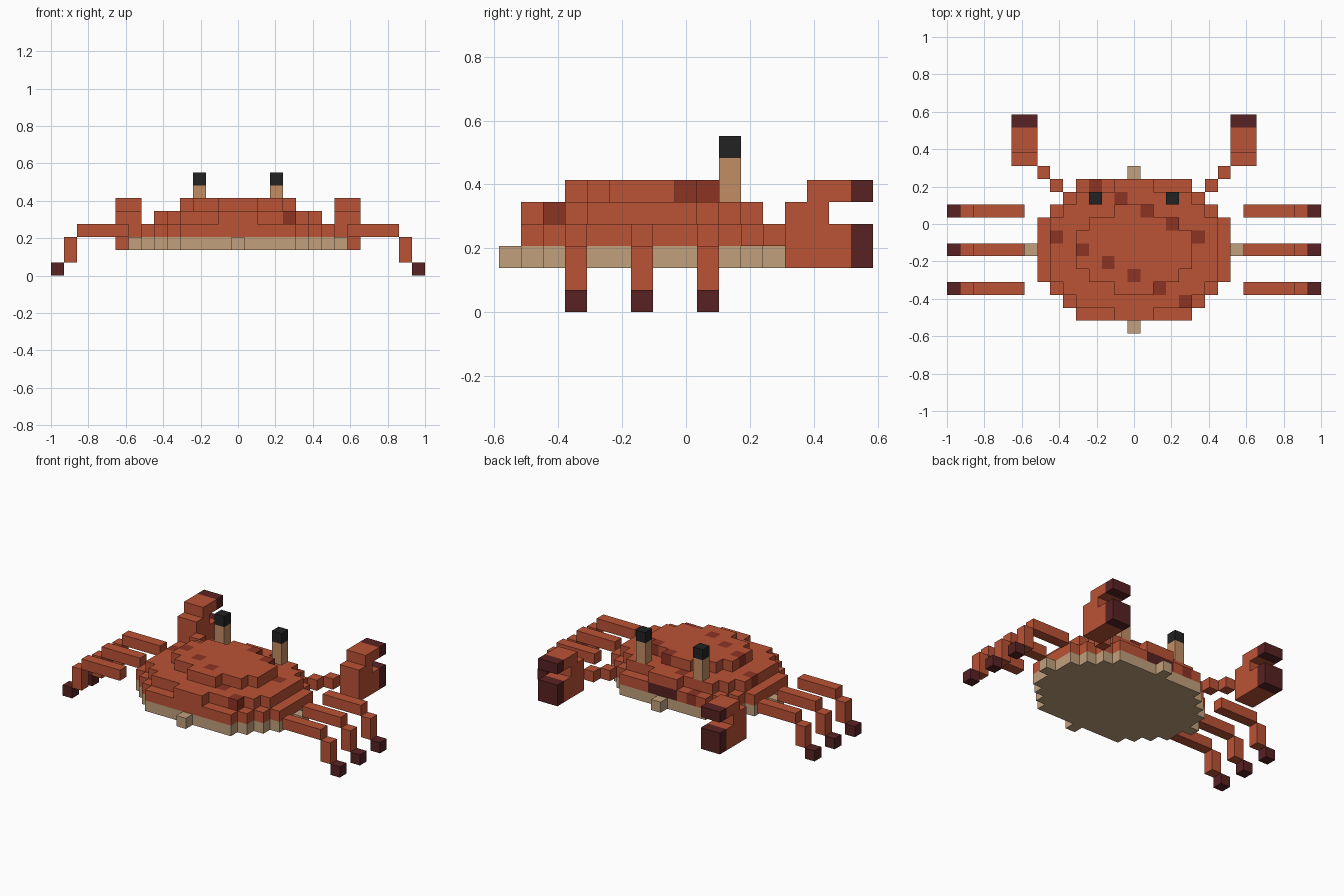
import bpy, bmesh

cube = bpy.data.objects.get("Cube")
if cube:
    bpy.data.objects.remove(cube, do_unlink=True)

U = 2 / 29  # one block


def material(name, rgb):
    lin = [(c / 255 / 12.92 if c < 11 else ((c / 255 + 0.055) / 1.055) ** 2.4) for c in rgb]
    m = bpy.data.materials.new(name)
    m.use_nodes = True
    m.diffuse_color = (*lin, 1)
    node = next(n for n in m.node_tree.nodes if n.type == 'BSDF_PRINCIPLED')
    node.inputs["Base Color"].default_value = (*lin, 1)
    return m


RED = material("shell red", (187, 82, 53))
SPOT = material("spot brown red", (140, 52, 36))
MAROON = material("dark maroon", (88, 34, 35))
TAN = material("belly tan", (193, 160, 125))
STALK = material("stalk tan", (194, 141, 101))
BLACK = material("eye black", (34, 34, 34))


def finish(bm, name, mats):
    bmesh.ops.recalc_face_normals(bm, faces=bm.faces)
    bmesh.ops.scale(bm, vec=(U, U, U), verts=bm.verts)
    mesh = bpy.data.meshes.new(name)
    bm.to_mesh(mesh)
    bm.free()
    for m in mats:
        mesh.materials.append(m)
    ob = bpy.data.objects.new(name, mesh)
    bpy.context.collection.objects.link(ob)
    return ob


def box(name, x, y, z, mat):
    """Box from block ranges (low, high) along each axis."""
    bm = bmesh.new()
    bmesh.ops.create_cube(bm, size=1)
    for v in bm.verts:
        v.co = [r[0] if c < 0 else r[1] for c, r in zip(v.co, (x, y, z))]
    return finish(bm, name, [mat])


def layer(name, z, half_widths, mats, marks=None):
    """One-block-high rounded slab; half_widths by row distance from the middle.
    marks maps (column, row) to a material slot."""
    marks = marks or {}
    bm = bmesh.new()
    bmesh.ops.create_grid(bm, x_segments=17, y_segments=17, size=8.5)
    bmesh.ops.translate(bm, vec=(0, -2, z), verts=bm.verts)
    outside = []
    for f in bm.faces:
        c = f.calc_center_median()
        row = abs(round(c.y) + 2)
        if row >= len(half_widths) or abs(round(c.x)) > half_widths[row]:
            outside.append(f)
    bmesh.ops.delete(bm, geom=outside, context='FACES')
    ext = bmesh.ops.extrude_face_region(bm, geom=bm.faces[:], use_keep_orig=True)
    top = [g for g in ext["geom"] if isinstance(g, bmesh.types.BMVert)]
    bmesh.ops.translate(bm, vec=(0, 0, 1), verts=top)
    bmesh.ops.recalc_face_normals(bm, faces=bm.faces)
    for f in bm.faces:
        c = f.calc_center_median() - f.normal * 0.25
        f.material_index = marks.get((round(c.x), round(c.y)), 0)
    return finish(bm, name, mats)


# Body: belly and three stepped shell slabs with spots and a mouth
shell = [RED, SPOT, MAROON]
layer("belly", 2, [8, 7, 7, 6, 5, 4, 0], [TAN])
layer("lower_shell", 3, [7, 7, 7, 6, 5, 4], shell,
      {(-3, 3): 1, (-1, 3): 2, (0, 3): 2, (1, 3): 2})
layer("middle_shell", 4, [6, 6, 6, 5, 4, 1], shell,
      {(-6, -1): 1, (5, -1): 1, (-1, 2): 1, (2, -5): 1, (4, -6): 1})
layer("upper_shell", 5, [4, 4, 3, 1], shell,
      {(3, 0): 1, (1, 1): 1, (-4, -2): 1, (-2, -3): 1, (0, -4): 1})

# C-shaped claw side profile (y, z)
CLAW = [(4.5, 2), (7.5, 2), (7.5, 4), (6.5, 4), (6.5, 5),
        (7.5, 5), (7.5, 6), (5.5, 6), (5.5, 5), (4.5, 5)]

for s, side in ((1, "left"), (-1, "right")):
    def span(a, b):
        return tuple(sorted((s * a, s * b)))

    # Eyes
    box(f"{side}_eye_stalk", span(2.5, 3.5), (1.5, 2.5), (5, 7), STALK)
    box(f"{side}_eye", span(2.5, 3.5), (1.5, 2.5), (7, 8), BLACK)

    # Arm and claw
    box(f"{side}_inner_arm", span(5.5, 6.5), (2.5, 3.5), (3, 4), RED)
    box(f"{side}_outer_arm", span(6.5, 7.5), (3.5, 4.5), (3, 4), RED)
    bm = bmesh.new()
    face = bm.faces.new([bm.verts.new((s * 7.5, y, z)) for y, z in CLAW])
    ext = bmesh.ops.extrude_face_region(bm, geom=[face], use_keep_orig=True)
    bmesh.ops.translate(bm, vec=(s * 2, 0, 0),
                        verts=[g for g in ext["geom"] if isinstance(g, bmesh.types.BMVert)])
    finish(bm, f"{side}_claw", [RED])
    box(f"{side}_lower_claw_tip", span(7.5, 9.5), (7.5, 8.5), (2, 4), MAROON)
    box(f"{side}_upper_claw_tip", span(7.5, 9.5), (7.5, 8.5), (5, 6), MAROON)

    # Three legs, each stepping down to a dark foot
    for row, place in ((1, "front"), (-2, "middle"), (-5, "rear")):
        y = (row - 0.5, row + 0.5)
        box(f"{side}_{place}_upper_leg", span(8.5, 12.5), y, (3, 4), RED)
        box(f"{side}_{place}_lower_leg", span(12.5, 13.5), y, (1, 3), RED)
        box(f"{side}_{place}_foot", span(13.5, 14.5), y, (0, 1), MAROON)
